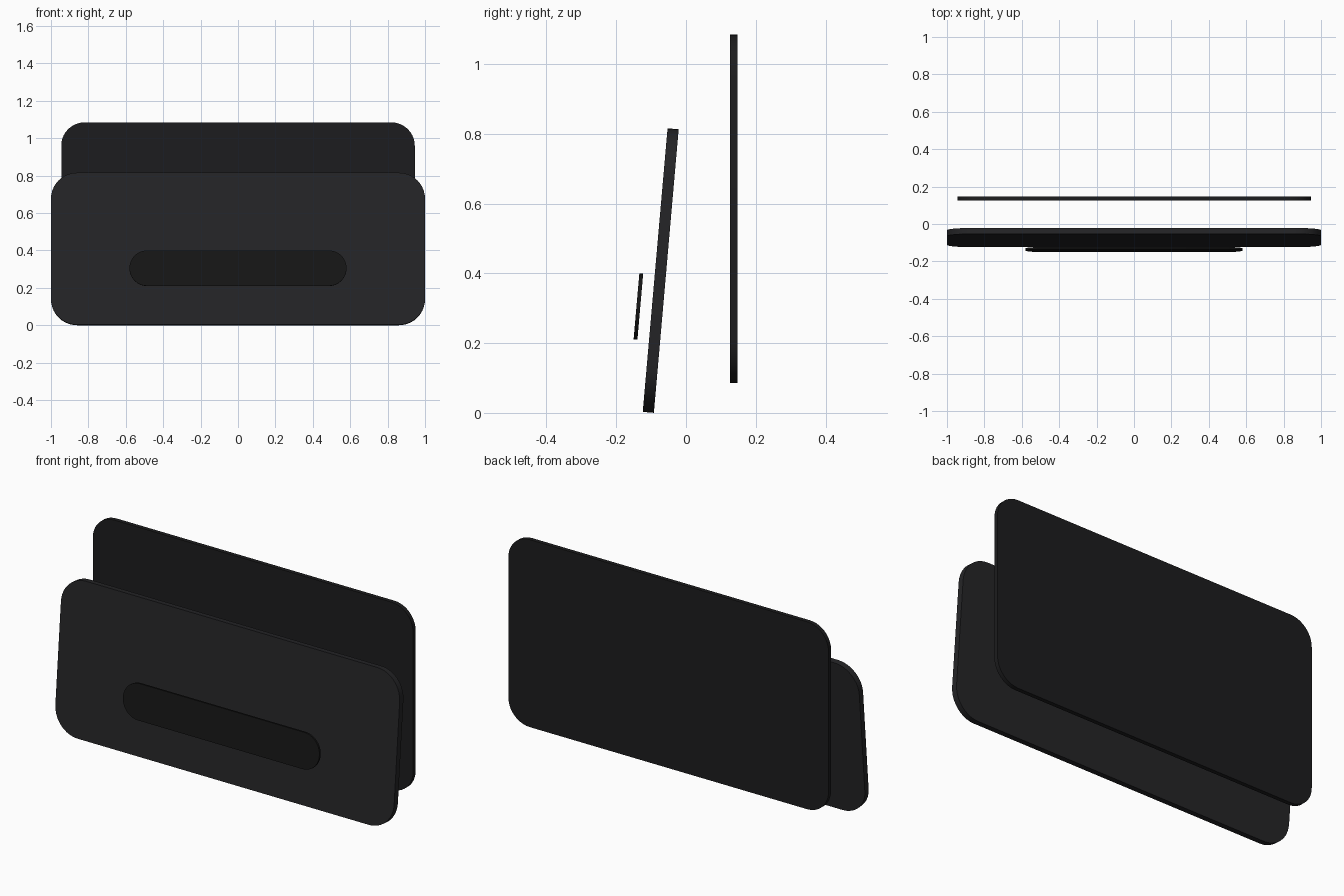
import bpy
from math import sin, cos, pi, radians

if "Cube" in bpy.data.objects:
    bpy.data.objects.remove(bpy.data.objects["Cube"])


def material(name, rgb):
    m = bpy.data.materials.new(name)
    m.diffuse_color = (*rgb, 1.0)
    m.use_nodes = True
    m.node_tree.nodes["Principled BSDF"].inputs["Base Color"].default_value = m.diffuse_color
    return m


def rounded_panel(name, width, height, depth, radius, y, z, tilt, mat, steps=10):
    """Rounded rectangle in the XZ plane, extruded along Y and leaned back."""
    outline = []
    for i, (sx, sz) in enumerate([(1, 1), (-1, 1), (-1, -1), (1, -1)]):
        cx, cz = sx * (width / 2 - radius), sz * (height / 2 - radius)
        for k in range(steps + 1):
            a = (i + k / steps) * pi / 2
            outline.append((cx + radius * cos(a), cz + radius * sin(a)))
    n = len(outline)
    verts = [(px, s * depth / 2, pz) for s in (-1, 1) for px, pz in outline]
    faces = [tuple(reversed(range(n))), tuple(range(n, 2 * n))]
    # front cap faces -y, back cap faces +y
    faces = [tuple(reversed(f)) for f in faces]
    faces += [(j, n + j, n + (j + 1) % n, (j + 1) % n) for j in range(n)]

    mesh = bpy.data.meshes.new(name)
    mesh.from_pydata(verts, [], faces)
    mesh.materials.append(mat)
    obj = bpy.data.objects.new(name, mesh)
    bpy.context.collection.objects.link(obj)
    obj.location = (0, y, z)
    obj.rotation_euler.x = -radians(tilt)
    bpy.ops.object.select_all(action='DESELECT')
    obj.select_set(True)
    bpy.context.view_layer.objects.active = obj
    bpy.ops.object.shade_smooth_by_angle(angle=radians(30))
    return obj


front_grey = material("front_grey", (0.018, 0.018, 0.020))
back_grey = material("back_grey", (0.012, 0.012, 0.013))
slot_black = material("slot_black", (0.008, 0.008, 0.008))

# Upright back panel
rounded_panel("back_panel", 1.89, 1.0, 0.022, 0.125, 0.137, 0.585, 0, back_grey)
# Leaning front panel
rounded_panel("front_panel", 2.0, 0.816, 0.032, 0.14, -0.0725, 0.408, 5, front_grey)
# Thin pill-shaped strip floating just ahead of the front panel
rounded_panel("front_strip", 1.16, 0.19, 0.011, 0.094, -0.1365, 0.305, 5, slot_black)
